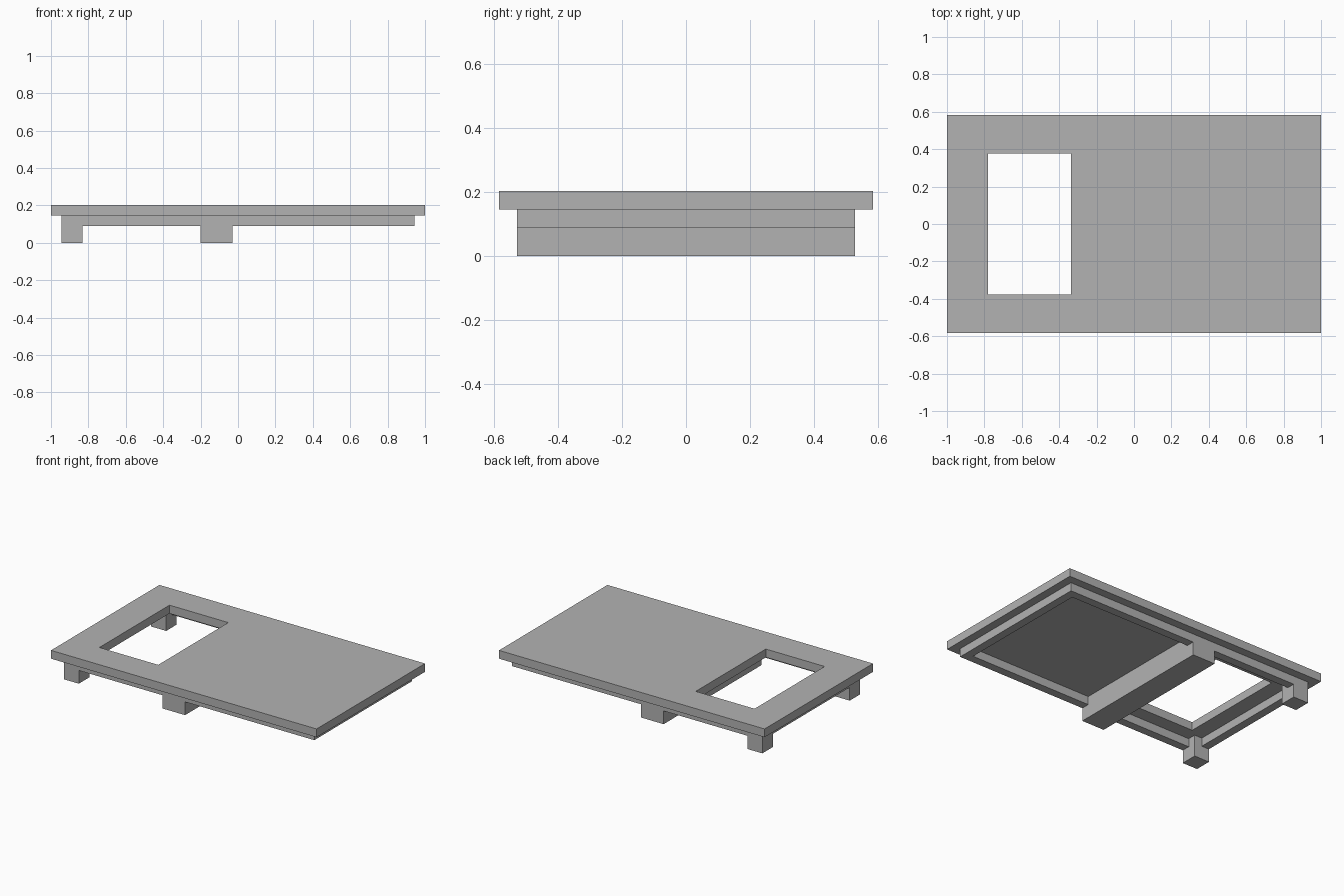
import bpy
from mathutils import Vector

old = bpy.data.objects.get("Cube")
if old:
    bpy.data.objects.remove(old, do_unlink=True)

grey = bpy.data.materials.new("plain grey")
grey.use_nodes = True
grey.diffuse_color = (0.45, 0.45, 0.45, 1)
grey.node_tree.nodes["Principled BSDF"].inputs["Base Color"].default_value = grey.diffuse_color


def box(name, low, high):
    """Box spanning two opposite corners."""
    low, high = Vector(low), Vector(high)
    bpy.ops.mesh.primitive_cube_add(size=1, location=(low + high) / 2)
    ob = bpy.context.object
    ob.name = name
    ob.scale = high - low
    bpy.ops.object.transform_apply(location=False, rotation=False, scale=True)
    ob.data.materials.append(grey)
    return ob


def combine(target, tool, operation):
    """Apply a boolean and discard its tool."""
    tool.hide_render = True
    mod = target.modifiers.new(operation.lower(), "BOOLEAN")
    mod.operation = operation
    mod.solver = "EXACT"
    mod.object = tool
    bpy.context.view_layer.objects.active = target
    bpy.ops.object.modifier_apply(modifier=mod.name)
    bpy.data.objects.remove(tool, do_unlink=True)


UNIT = 0.0565                 # board thickness, overhang and rail width
HALF_X, HALF_Y = 1.0, 0.583
TOP, UNDER, RAIL = 0.203, 0.1465, 0.09
FX, FY = HALF_X - UNIT, HALF_Y - UNIT

# Slab with the rectangular opening
slab = box("top_slab", (-HALF_X, -HALF_Y, UNDER), (HALF_X, HALF_Y, TOP))
combine(slab, box("opening_cutter", (-0.78, -0.377, 0), (-0.337, 0.377, 1)), "DIFFERENCE")

# Rectangular rail under the slab
frame = box("under_frame", (-FX, -FY, RAIL), (FX, FY, UNDER))
combine(frame, box("frame_cutter", (UNIT - FX, UNIT - FY, 0),
                   (FX - UNIT, FY - UNIT, 1)), "DIFFERENCE")

# Cross beam and the two corner feet, joined to the rail
combine(frame, box("cross_beam", (-0.2, -FY, 0), (-0.03, FY, UNDER)), "UNION")
for side in (-1, 1):
    y0, y1 = sorted((side * FY, side * (FY - 2 * UNIT)))
    combine(frame, box("corner_foot", (-FX, y0, 0), (2 * UNIT - FX, y1, UNDER)), "UNION")
